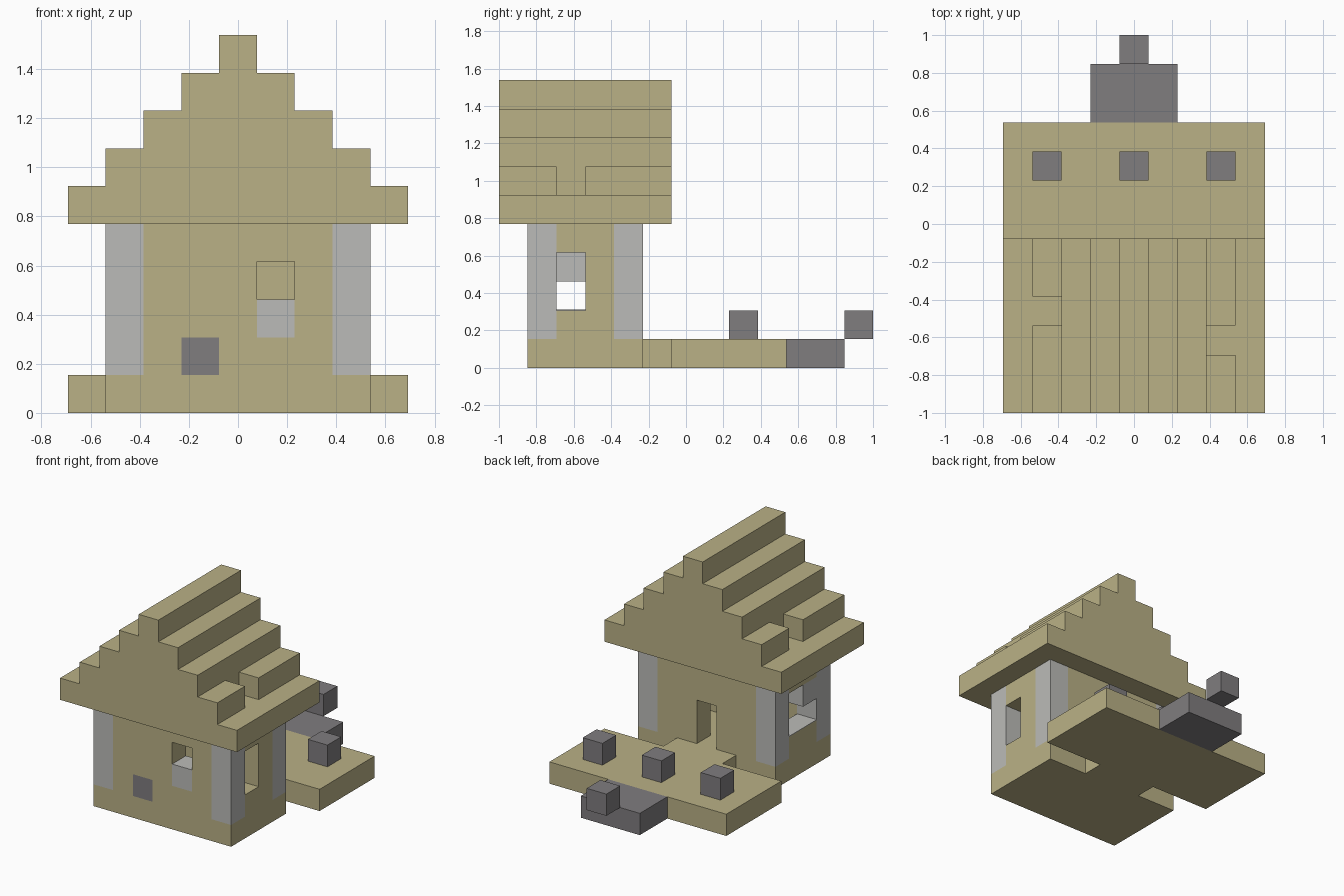
import bpy, bmesh
from mathutils import Vector

if "Cube" in bpy.data.objects:
    bpy.data.objects.remove(bpy.data.objects["Cube"])

U = 2 / 13          # size of one building block
FRONT = -1.0


def material(name, rgb):
    m = bpy.data.materials.new(name)
    m.use_nodes = True
    m.diffuse_color = (*rgb, 1)
    m.node_tree.nodes["Principled BSDF"].inputs["Base Color"].default_value = (*rgb, 1)
    return m


TAN = material("sand tan", (0.49, 0.44, 0.24))
PALE = material("pale grey", (0.50, 0.50, 0.48))
DARK = material("dark grey", (0.215, 0.205, 0.212))

grid = {}           # block position -> part name
colours = {}        # part name -> material


def fill(part, mat, xs, ys, zs):
    """Fill an inclusive range of blocks with a part."""
    colours[part] = mat
    for x in range(xs[0], xs[1] + 1):
        for y in range(ys[0], ys[1] + 1):
            for z in range(zs[0], zs[1] + 1):
                grid[x, y, z] = part


def carve(xs, ys, zs):
    """Empty an inclusive range of blocks."""
    for x in range(xs[0], xs[1] + 1):
        for y in range(ys[0], ys[1] + 1):
            for z in range(zs[0], zs[1] + 1):
                grid.pop((x, y, z), None)


# House floor, walls and hollow room
fill("floor", TAN, (-3, 3), (1, 4), (0, 0))
fill("walls", TAN, (-3, 3), (1, 4), (1, 4))
carve((-2, 2), (2, 3), (1, 4))

# Corner posts
for side, x in (("left", 3), ("right", -3)):
    for end, y in (("front", 1), ("back", 4)):
        fill(f"{end}_{side}_post", PALE, (x, x), (y, y), (1, 4))

# Openings: back door, side windows, front window
carve((0, 0), (4, 4), (1, 2))
carve((3, 3), (2, 2), (2, 3))
carve((-3, -3), (2, 3), (2, 3))
carve((1, 1), (1, 1), (3, 3))

# Odd stones in the walls
fill("side_window_stone", PALE, (-3, -3), (2, 2), (3, 3))
fill("front_window_sill", PALE, (1, 1), (1, 1), (2, 2))
fill("front_dark_stone", DARK, (-1, -1), (1, 1), (1, 1))

# Stepped gable roof with a notch on each side
for step in range(5):
    half = 4 - step
    fill("roof", TAN, (-half, half), (0, 5), (5 + step, 5 + step))
carve((3, 3), (2, 2), (6, 6))
carve((-3, -3), (3, 3), (6, 6))

# Terrace behind the house, with its walkway, step and stones
fill("walkway", TAN, (-1, 1), (5, 5), (0, 0))
fill("terrace", TAN, (-4, 4), (6, 9), (0, 0))
fill("terrace_step", DARK, (-1, 1), (10, 11), (0, 0))
for name, x in (("left", 3), ("middle", 0), ("right", -3)):
    fill(f"{name}_terrace_stone", DARK, (x, x), (8, 8), (1, 1))
fill("outer_stone", DARK, (0, 0), (12, 12), (1, 1))


def build(part):
    """Make a part from the open faces of its blocks."""
    bm = bmesh.new()
    for cell in [c for c, p in grid.items() if p == part]:
        centre = Vector(cell) + Vector((0, 0.5, 0.5))
        for axis in range(3):
            for sign in (-1, 1):
                n = Vector((0, 0, 0))
                n[axis] = sign
                if tuple(int(a + b) for a, b in zip(cell, n)) in grid:
                    continue
                a = Vector((0, 0, 0))
                a[(axis + 1) % 3] = 0.5
                b = n.cross(a)
                mid = centre + n / 2
                corners = (mid - a - b, mid + a - b, mid + a + b, mid - a + b)
                bm.faces.new([bm.verts.new(c * U + Vector((0, FRONT, 0))) for c in corners])
    bmesh.ops.remove_doubles(bm, verts=bm.verts, dist=0.001)
    bmesh.ops.dissolve_limit(bm, angle_limit=0.01, verts=bm.verts, edges=bm.edges)
    mesh = bpy.data.meshes.new(part)
    bm.to_mesh(mesh)
    bm.free()
    mesh.materials.append(colours[part])
    bpy.context.collection.objects.link(bpy.data.objects.new(part, mesh))


for part in colours:
    if part in grid.values():
        build(part)

# Pale ledge lying in the wide side window
bpy.ops.mesh.primitive_cube_add(size=1, location=(-3 * U, FRONT + 3 * U, 2 * U + 0.002))
ledge = bpy.context.object
ledge.name = "side_window_ledge"
ledge.scale = (U, 2 * U, 0.004)
ledge.data.materials.append(PALE)
